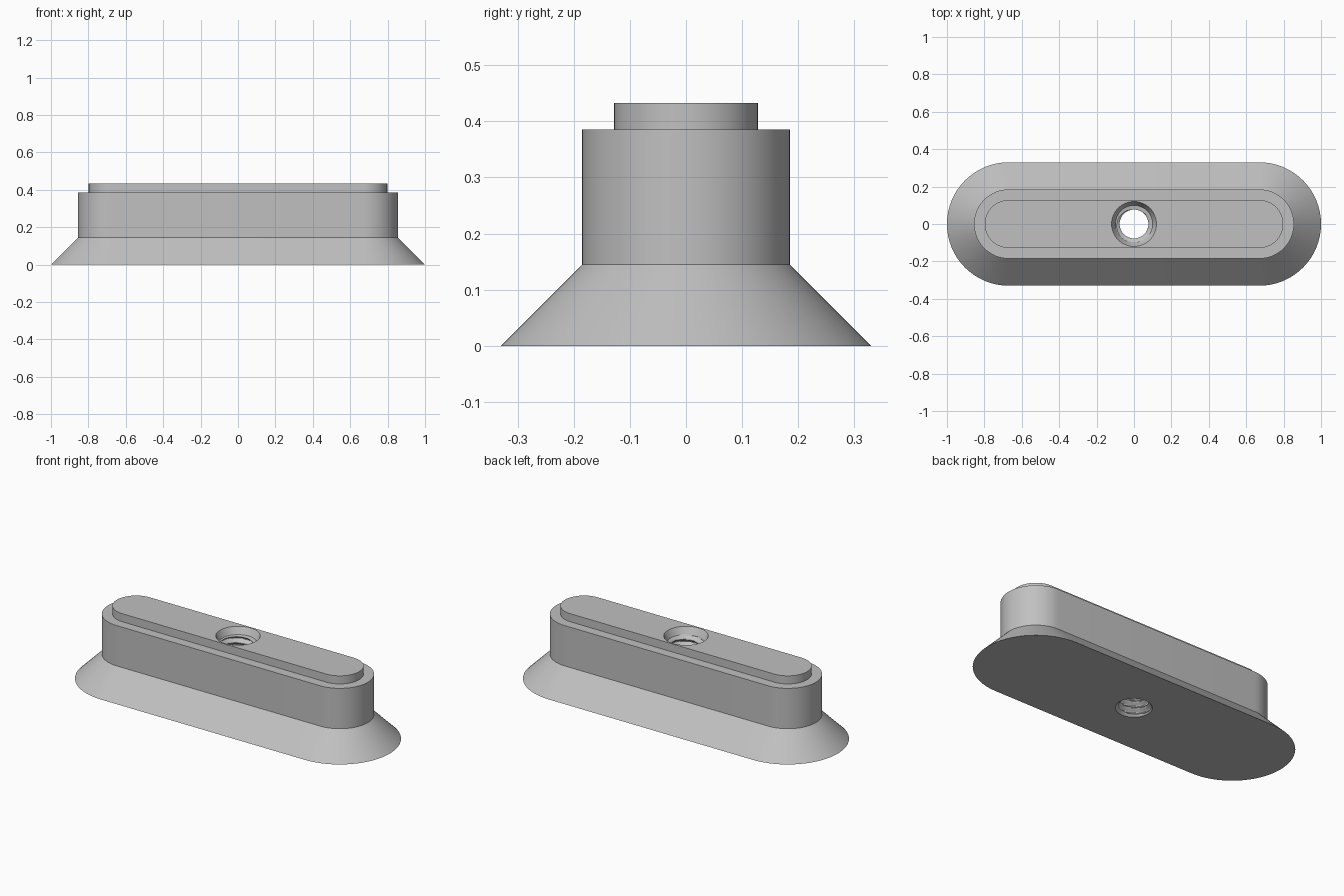
import bpy
import bmesh
from math import sin, cos, pi, radians

if "Cube" in bpy.data.objects:
    bpy.data.objects.remove(bpy.data.objects["Cube"])

HALF_STRAIGHT = 0.67      # centre of each rounded end
HEIGHT = 0.433
ARC = 32                  # segments per rounded end
SEG = 48                  # segments round the bore
MAJOR, MINOR, PITCH = 0.1, 0.077, 0.04
ROWS = 108

bm = bmesh.new()


def stadium(radius, z):
    """Loop of vertices for a slot-shaped outline."""
    loop = []
    for side, start in ((1, -pi / 2), (-1, pi / 2)):
        for i in range(ARC + 1):
            a = start + pi * i / ARC
            loop.append(bm.verts.new((side * HALF_STRAIGHT + radius * cos(a),
                                      radius * sin(a), z)))
    return loop


def bore_radius(angle, z):
    """Helical thread with a countersunk mouth and a small lower chamfer."""
    phase = (z / PITCH - angle / (2 * pi)) % 1
    wave = min(max(abs(phase - 0.5) * 2.6 - 0.15, 0), 1)
    thread = MINOR + (MAJOR - MINOR) * wave
    mouth = 0.12 - (HEIGHT - z) * 0.5
    lower = MAJOR - 0.003 - z
    return max(thread, mouth if HEIGHT - z <= 0.042 else 0, lower)


def bore_ring(z):
    ring = []
    for i in range(SEG):
        a = 2 * pi * i / SEG
        r = bore_radius(a, z)
        ring.append(bm.verts.new((r * cos(a), r * sin(a), z)))
    return ring


def skin(loops):
    for low, high in zip(loops, loops[1:]):
        n = len(low)
        for i in range(n):
            j = (i + 1) % n
            bm.faces.new((low[i], low[j], high[j], high[i]))


def cap(outer, inner):
    """Flat face between an outline and the bore."""
    edges = [bm.edges.get((loop[i - 1], loop[i]))
             for loop in (outer, inner) for i in range(len(loop))]
    bmesh.ops.triangle_fill(bm, use_beauty=True, use_dissolve=False, edges=edges)


# Flared foot, upright body, ledge and raised top rail
outline = [stadium(r, z) for r, z in (
    (0.33, 0), (0.185, 0.145), (0.185, 0.385), (0.128, 0.385), (0.128, HEIGHT))]
skin(outline)

# Threaded bore
bore = [bore_ring(HEIGHT * k / ROWS) for k in range(ROWS + 1)]
skin(bore)

# Underside and top face
cap(outline[0], bore[0])
cap(outline[-1], bore[-1])
bmesh.ops.recalc_face_normals(bm, faces=bm.faces)

mesh = bpy.data.meshes.new("threaded_slot_block")
bm.to_mesh(mesh)
bm.free()
block = bpy.data.objects.new("threaded_slot_block", mesh)
bpy.context.collection.objects.link(block)

# Plain grey metal
grey = bpy.data.materials.new("grey metal")
grey.use_nodes = True
colour = (0.53, 0.53, 0.53, 1)
grey.diffuse_color = colour
grey.node_tree.nodes["Principled BSDF"].inputs["Base Color"].default_value = colour
mesh.materials.append(grey)

bpy.ops.object.select_all(action="DESELECT")
block.select_set(True)
bpy.context.view_layer.objects.active = block
bpy.ops.object.shade_smooth_by_angle(angle=radians(30))
